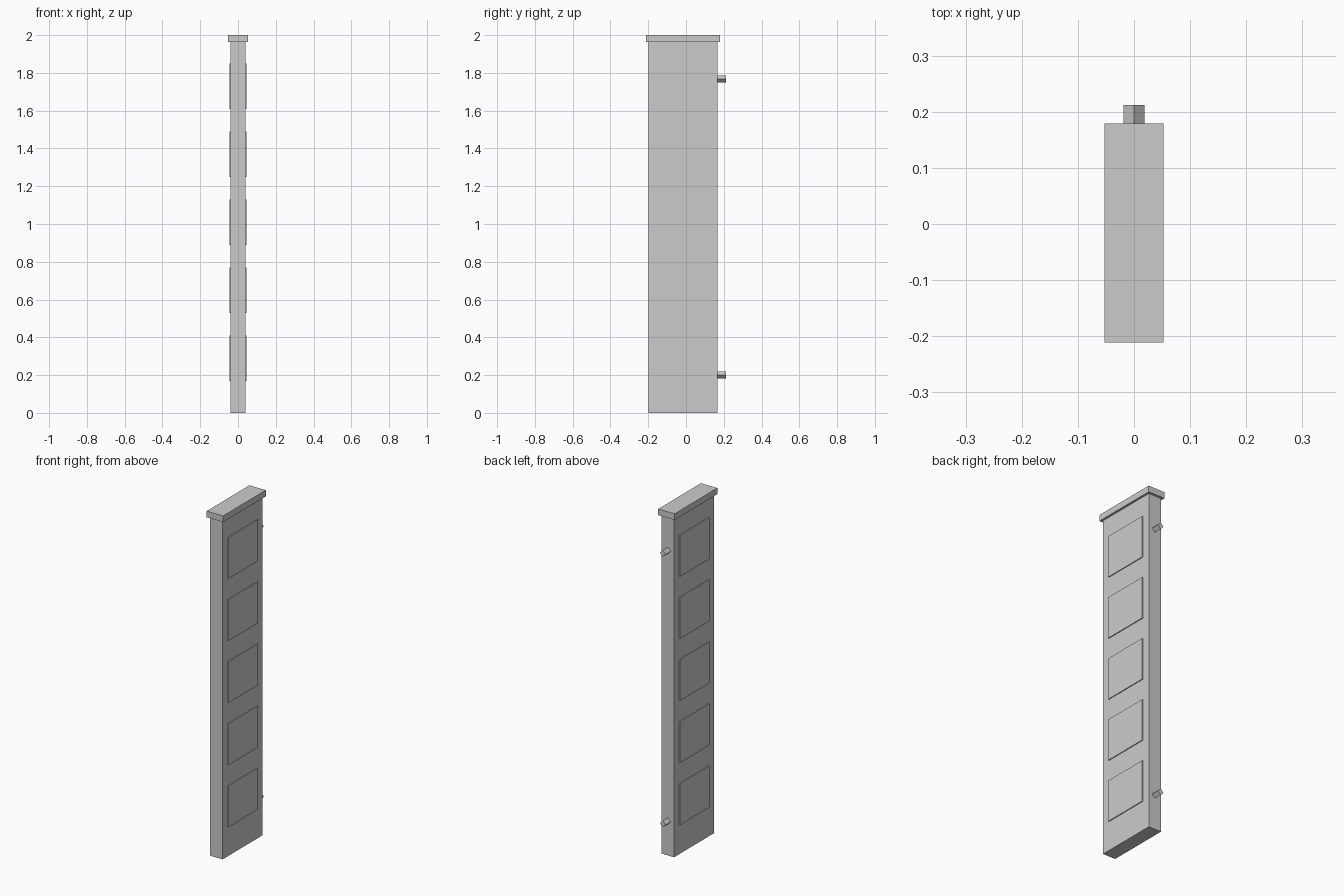
import bpy
import math

default = bpy.data.objects.get("Cube")
if default:
    bpy.data.objects.remove(default, do_unlink=True)

# Single plain grey finish
grey = bpy.data.materials.new("plain grey")
grey.use_nodes = True
colour = (0.6, 0.6, 0.6, 1)
grey.diffuse_color = colour
grey.node_tree.nodes["Principled BSDF"].inputs["Base Color"].default_value = colour

MID_Y = -0.016  # centre line of the slab


def finish(name):
    obj = bpy.context.object
    obj.name = name
    obj.data.materials.append(grey)
    return obj


def box(name, centre, size):
    bpy.ops.mesh.primitive_cube_add(size=1, location=centre)
    obj = finish(name)
    obj.scale = size
    bpy.ops.object.transform_apply(location=False, rotation=False, scale=True)
    return obj


# Upright slab and overhanging cap
box("slab", (0, MID_Y, 0.982), (0.08, 0.364, 1.964))
box("cap", (0, MID_Y, 1.982), (0.105, 0.391, 0.036))

# Five raised panels on each broad side
for side, label in ((1, "left"), (-1, "right")):
    for i in range(5):
        box(f"{label}_panel_{i + 1}", (side * 0.04, MID_Y, 0.29 + 0.36 * i),
            (0.01, 0.27, 0.24))

# Diamond-section hinge pegs on the back edge
for z, label in ((0.2, "lower"), (1.768, "upper")):
    bpy.ops.mesh.primitive_cylinder_add(
        vertices=4, radius=0.019, depth=0.052,
        location=(0, 0.186, z), rotation=(math.pi / 2, 0, 0))
    finish(f"{label}_hinge_peg")
